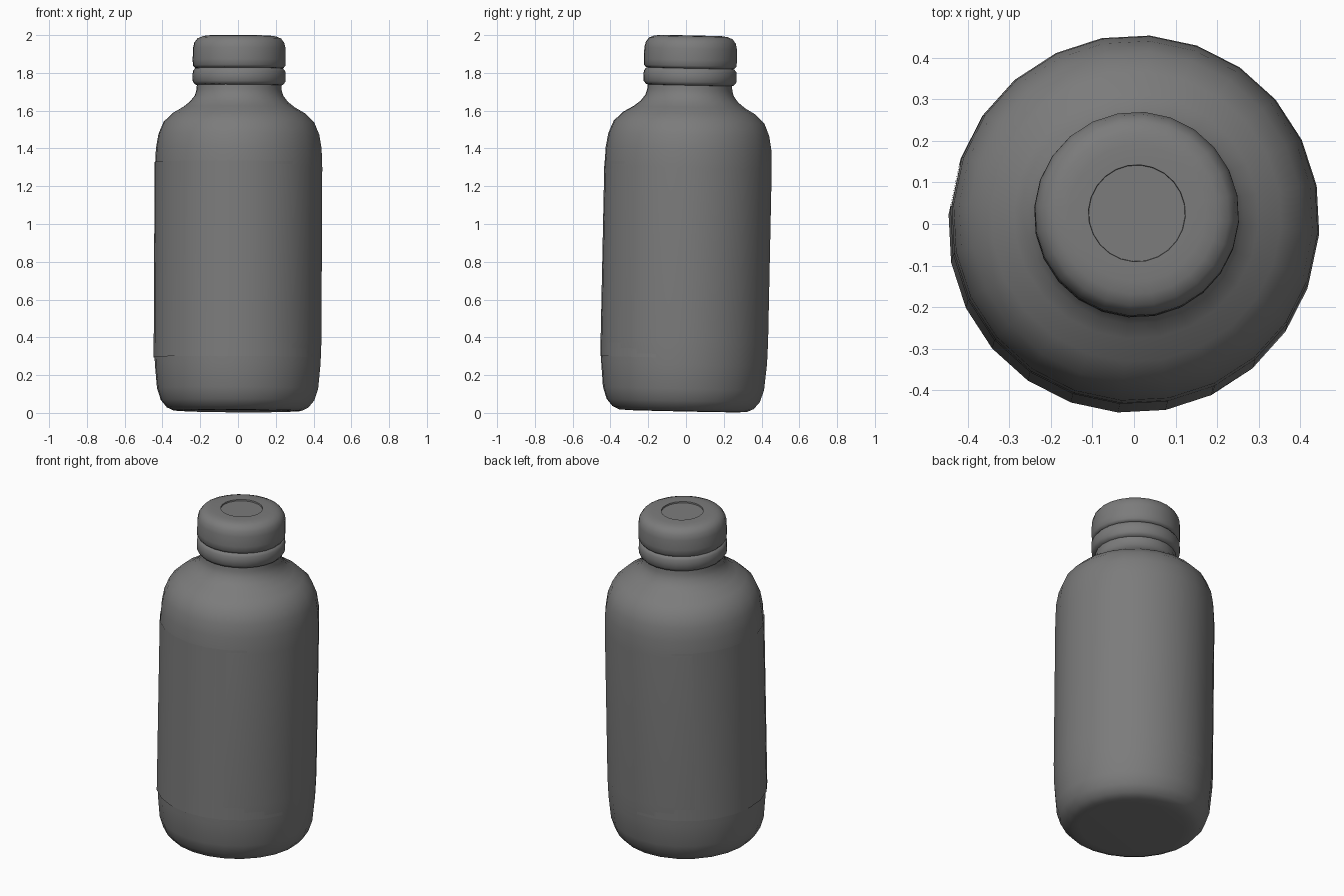
import bpy, bmesh, math
from mathutils import Matrix, Vector

if "Cube" in bpy.data.objects:
    bpy.data.objects.remove(bpy.data.objects["Cube"])

SIDES = 24
PHASE = math.radians(10.5)
# The bottle leans very slightly towards the back
AXIS = Vector((0.005, 0.021, 1)).normalized()
TILT = Matrix.Translation((-0.003, -0.016, 0)) @ Vector((0, 0, 1)).rotation_difference(AXIS).to_matrix().to_4x4()

dark = bpy.data.materials.new("dark_grey")
dark.diffuse_color = (0.2, 0.2, 0.2, 1)
dark.use_nodes = True
dark.node_tree.nodes["Principled BSDF"].inputs["Base Color"].default_value = dark.diffuse_color


def lathe(name, profile, shift=(0, 0), closed=True):
    """Revolve (radius, z) points, optionally closing both ends."""
    bm = bmesh.new()
    rings = [[bm.verts.new((shift[0] + r * math.cos(PHASE + math.tau * i / SIDES),
                            shift[1] + r * math.sin(PHASE + math.tau * i / SIDES), z))
              for i in range(SIDES)] for r, z in profile]
    for a, b in zip(rings, rings[1:]):
        for i in range(SIDES):
            j = (i + 1) % SIDES
            bm.faces.new((a[i], a[j], b[j], b[i]))
    if closed:
        bm.faces.new(rings[0][::-1])
        bm.faces.new(rings[-1])
    bm.transform(TILT)
    mesh = bpy.data.meshes.new(name)
    bm.to_mesh(mesh)
    bm.free()
    mesh.materials.append(dark)
    obj = bpy.data.objects.new(name, mesh)
    bpy.context.collection.objects.link(obj)
    bpy.ops.object.select_all(action='DESELECT')
    obj.select_set(True)
    bpy.context.view_layer.objects.active = obj
    bpy.ops.object.shade_smooth_by_angle(angle=math.radians(50))
    return obj


# Bottle body with rounded base, shoulder and neck
lathe("bottle_body", [
    (0.29, 0.009), (0.34, 0.012), (0.375, 0.028), (0.407, 0.066), (0.428, 0.13),
    (0.440, 0.26), (0.444, 0.38), (0.444, 0.85), (0.444, 1.30), (0.440, 1.40),
    (0.427, 1.475), (0.400, 1.54), (0.35, 1.588), (0.295, 1.62), (0.26, 1.648),
    (0.235, 1.68), (0.226, 1.71), (0.224, 1.74), (0.224, 1.84)])

# Tamper ring under the cap
lathe("tamper_ring", [
    (0.215, 1.733), (0.234, 1.738), (0.246, 1.754), (0.247, 1.78),
    (0.246, 1.808), (0.234, 1.824), (0.215, 1.828)])

# Cap with rounded top edge and shallow round recess
lathe("cap", [
    (0.215, 1.823), (0.236, 1.827), (0.246, 1.84), (0.247, 1.87), (0.246, 1.93),
    (0.239, 1.96), (0.222, 1.983), (0.195, 1.994), (0.165, 1.998),
    (0.117, 1.998), (0.116, 1.990)])

# Thin label sleeve, slightly off centre so it emerges at the front left
lathe("label", [(0.4435, 0.293), (0.4435, 1.327)], shift=(-0.003, -0.002), closed=False)
